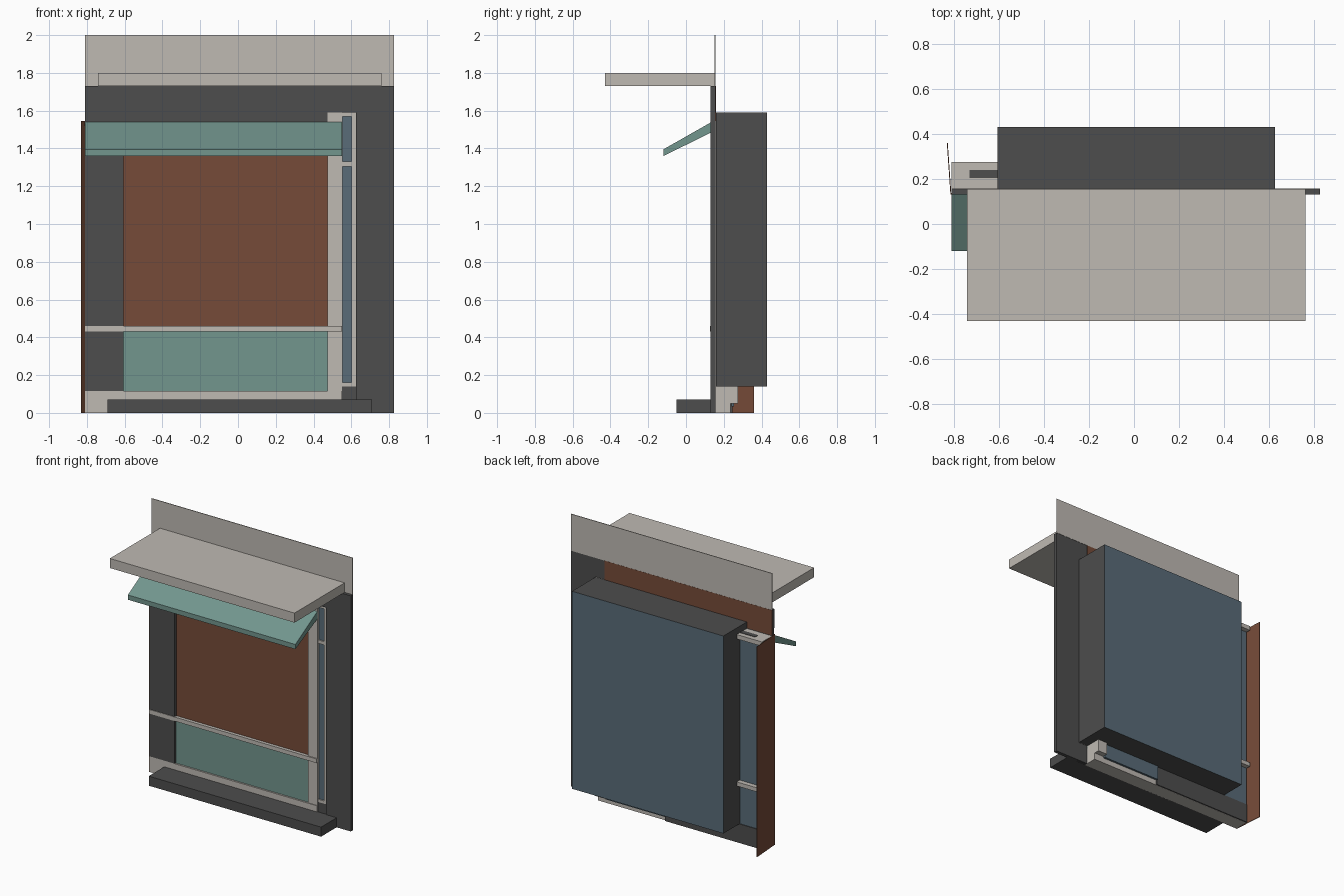
import bpy, bmesh

cube = bpy.data.objects.get("Cube")
if cube:
    bpy.data.objects.remove(cube, do_unlink=True)


def material(name, rgb):
    m = bpy.data.materials.new(name)
    m.use_nodes = True
    m.diffuse_color = (*rgb, 1)
    m.node_tree.nodes["Principled BSDF"].inputs["Base Color"].default_value = (*rgb, 1)
    return m


cream = material("warm_cream", (0.52, 0.49, 0.45))
dark = material("charcoal", (0.075, 0.075, 0.075))
teal = material("muted_teal", (0.17, 0.305, 0.27))
brown = material("rust_brown", (0.18, 0.07, 0.04))
blue = material("slate_blue", (0.10, 0.15, 0.19))


def prism(name, mat, profile, x0, x1):
    """Extrude a closed (y, z) profile along x."""
    bm = bmesh.new()
    face = bm.faces.new([bm.verts.new((x0, y, z)) for y, z in profile])
    out = bmesh.ops.extrude_face_region(bm, geom=[face])
    verts = [v for v in out["geom"] if isinstance(v, bmesh.types.BMVert)]
    bmesh.ops.translate(bm, verts=verts, vec=(x1 - x0, 0, 0))
    bmesh.ops.recalc_face_normals(bm, faces=bm.faces)
    me = bpy.data.meshes.new(name)
    bm.to_mesh(me)
    bm.free()
    me.materials.append(mat)
    ob = bpy.data.objects.new(name, me)
    bpy.context.collection.objects.link(ob)
    return ob


def box(name, mat, x, y, z):
    profile = [(y[0], z[0]), (y[1], z[0]), (y[1], z[1]), (y[0], z[1])]
    return prism(name, mat, profile, *x)


# Extents shared by several parts
LEFT, BAY, POST, DOOR, JAMB, RIGHT = -0.81, -0.605, 0.475, 0.55, 0.625, 0.825
WALL = (0.13, 0.155)

# Front wall
box("wall_header", dark, (LEFT, RIGHT), WALL, (1.59, 1.73))
box("wall_lintel", dark, (LEFT, POST), (0.135, 0.155), (1.53, 1.59))
box("wall_right_pillar", dark, (JAMB, RIGHT), WALL, (0, 1.59))
box("wall_door_base", dark, (DOOR, JAMB), (0.14, 0.155), (0, 0.14))
box("wall_left_pillar", dark, (LEFT, BAY), WALL, (0.115, 1.53))
box("header_backing", brown, (LEFT, DOOR), (0.155, 0.158), (1.545, 1.73))

# Sign sheet, canopy and step
box("sign_sheet", cream, (LEFT, RIGHT), (0.152, 0.157), (1.73, 2.0))
box("canopy", cream, (-0.74, 0.76), (-0.43, 0.155), (1.73, 1.8))
box("front_step", dark, (-0.69, 0.71), (-0.05, 0.135), (0, 0.07))

# Sloping awning
prism("awning", teal,
      [(0.135, 1.54), (0.135, 1.485), (-0.12, 1.36), (-0.12, 1.395)], LEFT, DOOR)

# Rear room, blue on its back face
room = box("rear_room", dark, (BAY, JAMB), (0.158, 0.43), (0.14, 1.59))
room.data.materials.append(blue)
for p in room.data.polygons:
    if p.normal.y > 0.9:
        p.material_index = 1

# Shop window and its frame
box("window_pane", brown, (BAY, POST), (0.15, 0.157), (0.46, 1.53))
box("stall_panel", teal, (BAY, DOOR), (0.143, 0.157), (0.115, 0.43))
box("window_sill", cream, (LEFT, DOOR), (0.126, 0.275), (0.43, 0.46))
box("bottom_rail", cream, (LEFT, DOOR), (0.13, 0.235), (0, 0.115))
box("window_post", cream, (POST, DOOR), (0.135, 0.275), (0.05, 1.59))

# Narrow side door: frame with two panes
for name, x in (("door_inner_stile", (DOOR, 0.553)), ("door_outer_stile", (0.6, JAMB))):
    box(name, cream, x, (0.14, 0.157), (0.14, 1.59))
for name, z in (("bottom", (0.14, 0.16)), ("middle", (1.305, 1.33)), ("top", (1.57, 1.59))):
    box("door_" + name + "_rail", cream, (0.553, 0.6), (0.14, 0.157), z)
for name, z in (("lower", (0.16, 1.305)), ("upper", (1.33, 1.57))):
    box("door_" + name + "_pane", blue, (0.553, 0.6), (0.149, 0.157), z)

# Side bay behind the left pillar
box("bay_glass", blue, (LEFT, BAY), (0.232, 0.24), (0.115, 1.51))
box("bay_top", cream, (LEFT, BAY), (0.158, 0.275), (1.51, 1.542))
box("bay_top_slot", dark, (-0.73, BAY), (0.205, 0.24), (1.542, 1.545))

# Low back panels under the room
box("low_back_panel", dark, (LEFT, 0.0), (0.236, 0.245), (0, 0.14))
box("low_back_glass", blue, (0.0, POST), (0.24, 0.255), (0.035, 0.14))

# Slightly splayed side panel
side = box("side_panel", brown, (-0.814, LEFT), (0.13, 0.36), (0, 1.545))
for v in side.data.vertices:
    if v.co.y > 0.3:
        v.co.x -= 0.016
